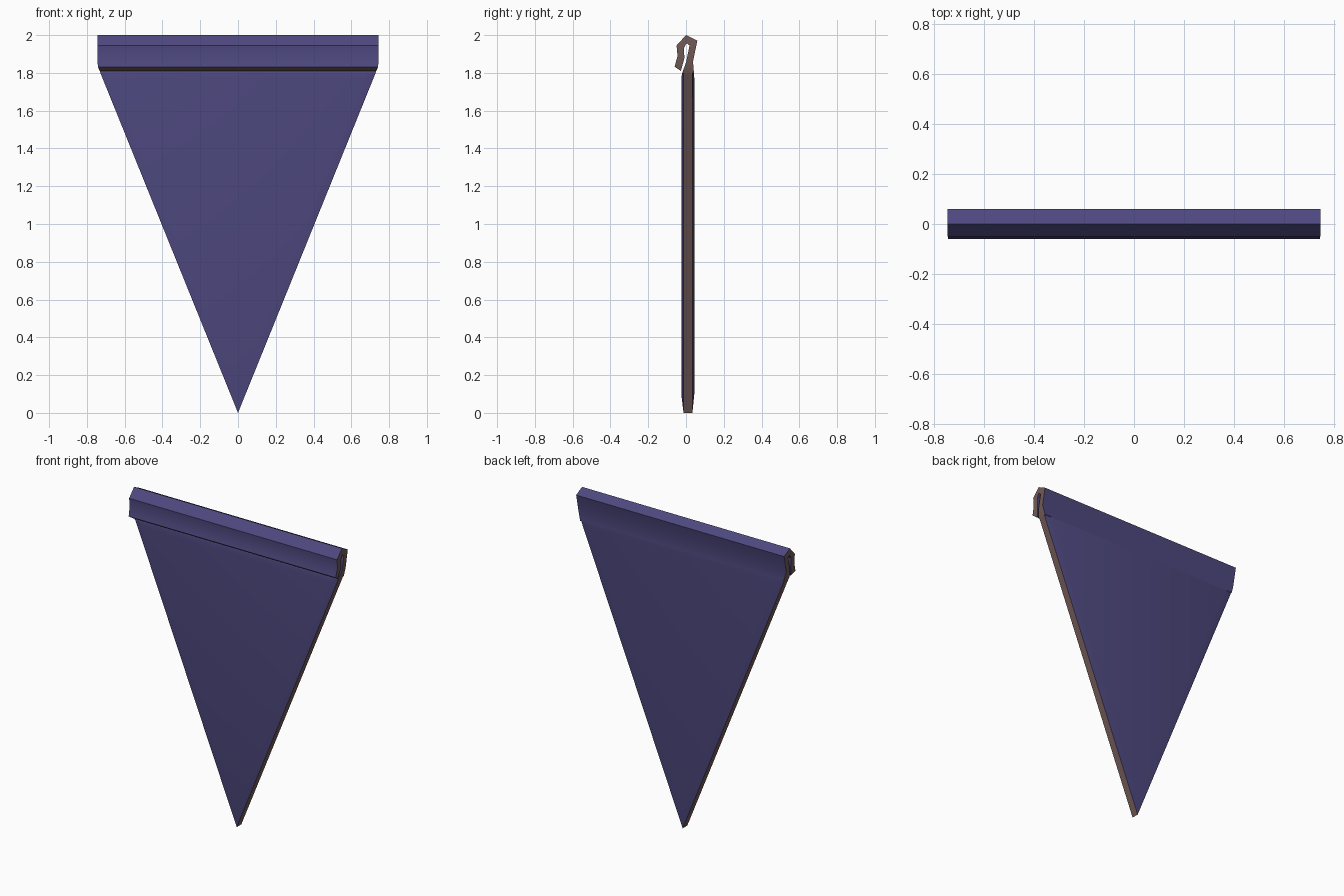
import bpy, bmesh
from mathutils import Vector

if "Cube" in bpy.data.objects:
    bpy.data.objects.remove(bpy.data.objects["Cube"])


def material(name, color):
    m = bpy.data.materials.new(name)
    m.diffuse_color = (*color, 1)
    m.use_nodes = True
    m.node_tree.nodes["Principled BSDF"].inputs["Base Color"].default_value = m.diffuse_color
    return m


CLOTH = material("blue_cloth", (0.075, 0.065, 0.21))
EDGE = material("cut_edge", (0.17, 0.105, 0.095))


def finish(name, bm, angle):
    bmesh.ops.recalc_face_normals(bm, faces=bm.faces)
    me = bpy.data.meshes.new(name)
    bm.to_mesh(me)
    bm.free()
    me.materials.append(CLOTH)
    me.materials.append(EDGE)
    ob = bpy.data.objects.new(name, me)
    bpy.context.collection.objects.link(ob)
    bpy.context.view_layer.objects.active = ob
    ob.select_set(True)
    bpy.ops.object.shade_smooth_by_angle(angle=angle)
    ob.select_set(False)
    return ob


# Rolled hem: folded (y, z) section swept along x
outer = [(0.042, 1.80), (0.037, 1.86), (0.06, 1.97), (0.0, 2.0),
         (-0.05, 1.945), (-0.045, 1.89), (-0.06, 1.832)]
inner = [(-0.027, 1.81), (-0.008, 1.88), (-0.012, 1.93), (0.003, 1.957),
         (0.019, 1.945), (0.0, 1.855), (-0.02, 1.80)]
W = 0.745
n = len(outer)
bm = bmesh.new()


def half_width(z):
    return W * min(1, z / 1.84)


rings = []
for s in (-1, 1):
    rings.append([bm.verts.new((s * half_width(z), y, z)) for y, z in outer + inner])
a, b = rings
for i in range(2 * n - 1):
    f = bm.faces.new((a[i], a[i + 1], b[i + 1], b[i]))
    f.material_index = 1 if i == n - 1 else 0
for r in rings:
    for i in range(n - 1):
        bm.faces.new((r[i], r[i + 1], r[2 * n - 2 - i], r[2 * n - 1 - i])).material_index = 1
finish("rolled_hem", bm, 0.35)

# Triangular panel: outline ring plus slightly puffed inset on each side
TOP = 1.80
side = half_width(TOP)
bm = bmesh.new()
rims = []
for y_rim, y_face, y_top in ((-0.013, -0.025, -0.02), (0.034, 0.044, 0.042)):
    tl = bm.verts.new((-side, y_rim, TOP))
    tr = bm.verts.new((side, y_rim, TOP))
    tip = bm.verts.new((0, y_rim, 0.0))
    tli = bm.verts.new((-side + 0.05, y_top, TOP))
    tri = bm.verts.new((side - 0.05, y_top, TOP))
    l = bm.verts.new((-side + 0.062, y_face, TOP - 0.03))
    r = bm.verts.new((side - 0.062, y_face, TOP - 0.03))
    t = bm.verts.new((0, y_face, 0.1))
    for f in ((l, r, t), (tli, tri, r, l), (tl, tli, l), (tri, tr, r),
              (tl, l, t, tip), (tr, tip, t, r)):
        bm.faces.new(f)
    rims.append((tl, tip, tr))
for i in range(2):
    f, k = rims
    bm.faces.new((f[i], f[i + 1], k[i + 1], k[i])).material_index = 1
finish("triangle_panel", bm, 0.6)
